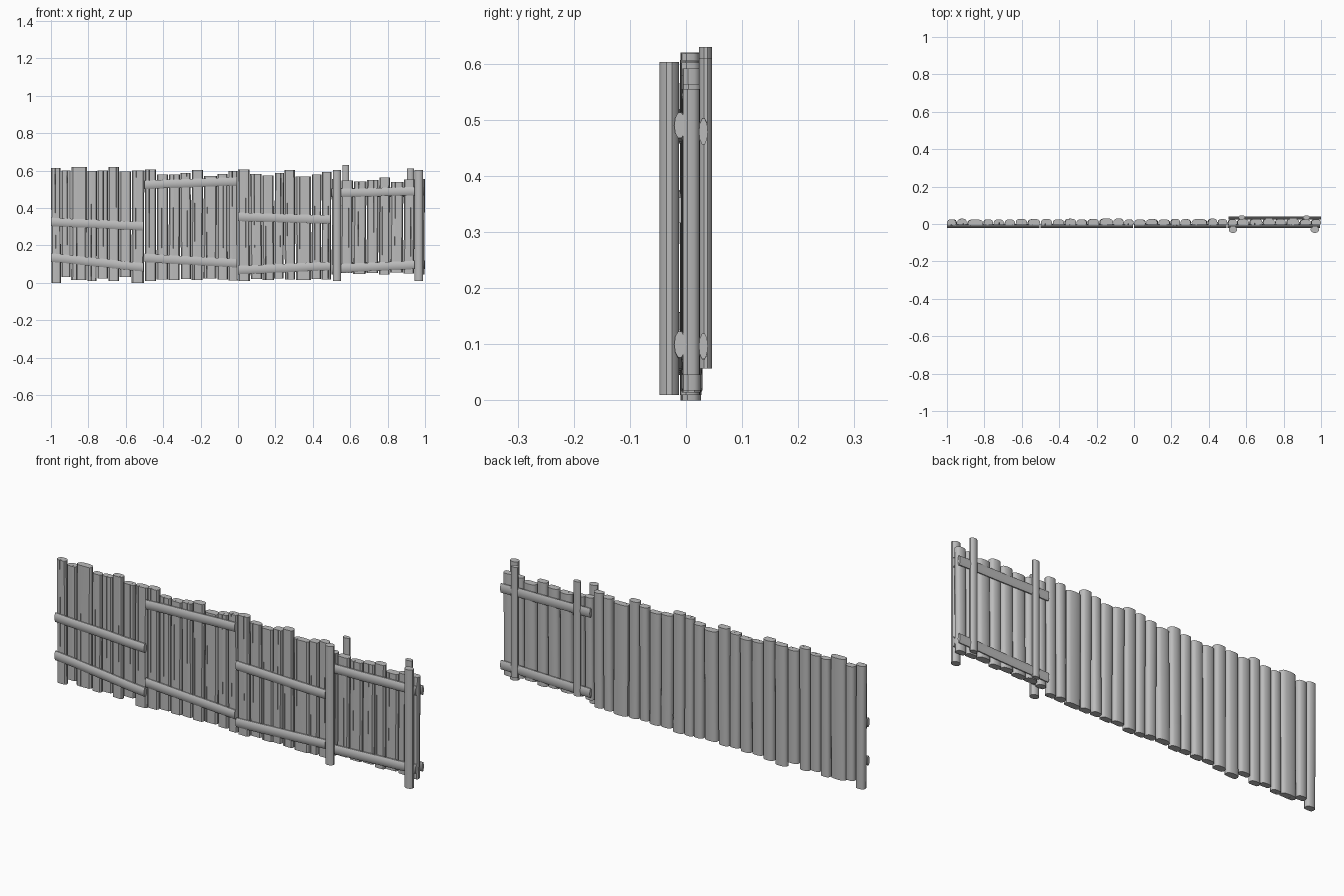
import bpy, bmesh, math, random
from mathutils import Vector

random.seed(4)
cube = bpy.data.objects.get("Cube")
if cube:
    bpy.data.objects.remove(cube, do_unlink=True)

COLOUR = (0.5, 0.5, 0.5, 1)
wood = bpy.data.materials.new("weathered grey")
wood.use_nodes = True
wood.diffuse_color = COLOUR
wood.node_tree.nodes["Principled BSDF"].inputs["Base Color"].default_value = COLOUR


def finish(bm, name):
    bmesh.ops.recalc_face_normals(bm, faces=bm.faces)
    mesh = bpy.data.meshes.new(name)
    bm.to_mesh(mesh)
    bm.free()
    mesh.materials.append(wood)
    obj = bpy.data.objects.new(name, mesh)
    bpy.context.collection.objects.link(obj)
    for poly in mesh.polygons:
        poly.use_smooth = True
    mesh.set_sharp_from_angle(angle=math.radians(35))
    return obj


def loft(bm, loops):
    """Skin a stack of equal loops and cap both ends."""
    rings = [[bm.verts.new(p) for p in loop] for loop in loops]
    n = len(rings[0])
    for a, b in zip(rings, rings[1:]):
        for i in range(n):
            j = (i + 1) % n
            bm.faces.new((a[i], a[j], b[j], b[i]))
    bm.faces.new(rings[0])
    bm.faces.new(rings[-1])


def plank_loop(x, z, width, front, back, split, depth):
    """Split log outline: flattish front with a crack, rounded back."""
    h, t = width / 2, back - front
    loop = [(-h, front + 0.3 * t), (-0.8 * h, front + 0.04 * t)]
    for side, d in ((-1, 0), (0, depth), (1, 0)):
        loop.append((split * h + side * (0.001 + 0.12 * d), front + d))
    loop += [(0.8 * h, front + 0.04 * t), (h, front + 0.3 * t)]
    for k in range(1, 8):
        a = math.pi * k / 8
        c, s = math.cos(a), math.sin(a)
        loop.append((h * math.copysign(abs(c) ** 0.7, c),
                     front + t * (0.3 + 0.7 * s ** 0.7)))
    return [(x + u, v, z) for u, v in loop]


def plank(bm, x, width, low, high):
    front, back = random.uniform(-0.011, -0.006), random.uniform(0.024, 0.03)
    split = random.uniform(-0.5, 0.5)
    crack = random.uniform(0.008, 0.024)
    lean = random.uniform(-0.002, 0.002)
    levels = [(0, 1), (0.35, 0.7), (0.7, 0), (1, 0)]
    if random.random() < 0.5:
        levels = [(1 - f, d) for f, d in reversed(levels)]
    loft(bm, [plank_loop(x + lean * (2 * f - 1), low + f * (high - low), width,
                         front, back, split, crack * d) for f, d in levels])


def pole(bm, start, end, across, ry, rx, wobble=0.0, sides=10, steps=5):
    """Flattened round pole; 'across' is the in-plane direction."""
    start, end, across = Vector(start), Vector(end), Vector(across)
    loops = []
    for i in range(steps + 1):
        c = start.lerp(end, i / steps) + across * random.uniform(-wobble, wobble)
        s = 1 + random.uniform(-wobble, wobble) * 12
        loop = []
        for k in range(sides):
            a = math.tau * (k + 0.5) / sides
            loop.append(c + across * rx * s * math.cos(a) + Vector((0, ry * math.sin(a), 0)))
        loops.append(loop)
    loft(bm, loops)


# Palisade sections: relative widths, tops and bottoms (thousandths)
SECTIONS = {
    "right_end": ([10, 10, 16, 10, 11, 11, 12, 13],
                  [615, 600, 620, 597, 600, 618, 594, 600], [0, 30, 15, 10, 22, 10, 30, 0]),
    "right_middle": ([12, 12, 12, 11, 12, 14, 11, 10],
                     [607, 580, 578, 588, 602, 570, 582, 598], [10, 18, 16, 20, 16, 22, 18, 12]),
    "left_middle": ([12, 12, 12, 10, 11, 16, 10, 10],
                    [605, 582, 575, 588, 602, 568, 580, 592], [10, 20, 16, 22, 18, 14, 20, 18]),
    "left_end": ([9, 12, 13, 12, 11, 13, 11, 10],
                 [555, 548, 542, 550, 564, 538, 552, 555], [45, 52, 48, 52, 45, 54, 50, 45]),
}
for n, (name, (widths, tops, lows)) in enumerate(SECTIONS.items()):
    bm = bmesh.new()
    x = n / 2 - 1
    for w, top, low in zip(widths, tops, lows):
        w *= 0.5 / sum(widths)
        plank(bm, x + w / 2, w - 0.004, low / 1000, top / 1000)
        x += w
    finish(bm, name + "_planks")

# Front rails: height at each end, upper then lower
RAILS = [(0.326, 0.302, 0.136, 0.082), (0.524, 0.542, 0.134, 0.104),
         (0.353, 0.338, 0.068, 0.09), (0.48, 0.49, 0.076, 0.099)]
UP = (0, 0, 1)
for n, (name, rail) in enumerate(zip(SECTIONS, RAILS)):
    bm = bmesh.new()
    x = n / 2 - 1
    for a, b in (rail[:2], rail[2:]):
        pole(bm, (x, -0.011, a), (x + 0.495, -0.011, b), UP, 0.01, 0.024, 0.001)
    finish(bm, name + "_rails")

# Back rails of the last section
bm = bmesh.new()
for a, b in ((0.485, 0.48), (0.085, 0.097)):
    pole(bm, (0.505, 0.031, a), (1, 0.031, b), UP, 0.008, 0.024, 0.001)
finish(bm, "back_rails")

# Posts on both faces of the last section
SIDE = (1, 0, 0)
for name, x, y, low, high, ry, rx in (
        ("front_post_right", 0.529, -0.03, 0.01, 0.603, 0.018, 0.023),
        ("front_post_left", 0.967, -0.03, 0.01, 0.603, 0.018, 0.023),
        ("back_post_right", 0.576, 0.035, 0.057, 0.63, 0.012, 0.019),
        ("back_post_left", 0.922, 0.035, 0.057, 0.61, 0.012, 0.019)):
    bm = bmesh.new()
    pole(bm, (x, y, low), (x, y, high), SIDE, ry, rx, sides=12, steps=1)
    finish(bm, name)
